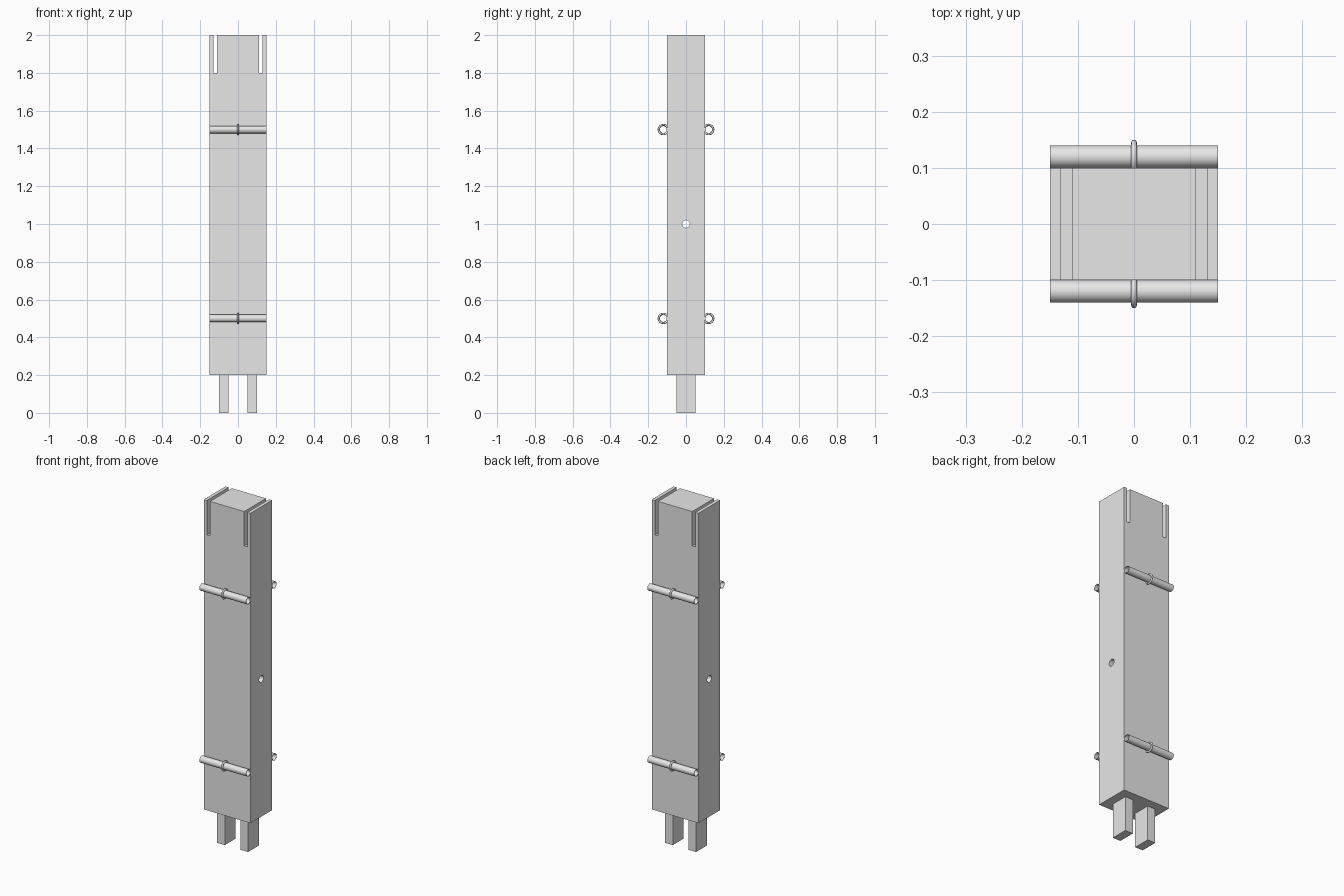
import bpy, bmesh, math

if "Cube" in bpy.data.objects:
    bpy.data.objects.remove(bpy.data.objects["Cube"])

grey = bpy.data.materials.new("light grey")
grey.diffuse_color = (0.8, 0.8, 0.8, 1)
grey.use_nodes = True
grey.node_tree.nodes["Principled BSDF"].inputs["Base Color"].default_value = grey.diffuse_color


def box(name, cx, sx, sy, z0, z1):
    bpy.ops.mesh.primitive_cube_add(size=1, location=(cx, 0, (z0 + z1) / 2))
    o = bpy.context.object
    o.name = name
    o.scale = (sx, sy, z1 - z0)
    bpy.ops.object.transform_apply(location=False, rotation=False, scale=True)
    o.data.materials.append(grey)
    return o


# Post body: front outline with two slots in the top, extruded in depth
half = [(0.15, 0.2), (0.15, 2), (0.13, 2), (0.13, 1.8), (0.11, 1.8), (0.11, 2)]
outline = half + [(-x, z) for x, z in reversed(half)]
bm = bmesh.new()
face = bm.faces.new([bm.verts.new((x, -0.1, z)) for x, z in outline])
ext = bmesh.ops.extrude_face_region(bm, geom=[face])
for v in ext["geom"]:
    if isinstance(v, bmesh.types.BMVert):
        v.co.y = 0.1
bmesh.ops.recalc_face_normals(bm, faces=bm.faces)
mesh = bpy.data.meshes.new("post_body")
bm.to_mesh(mesh)
bm.free()
body = bpy.data.objects.new("post_body", mesh)
bpy.context.collection.objects.link(body)
mesh.materials.append(grey)

# Cross hole through the middle of the post
bpy.ops.mesh.primitive_cylinder_add(vertices=32, radius=0.02, depth=0.5,
                                    location=(0, 0, 1), rotation=(0, math.pi / 2, 0))
cutter = bpy.context.object
cutter.name = "hole_cutter"
cutter.data.materials.append(grey)
mod = body.modifiers.new("hole", 'BOOLEAN')
mod.operation = 'DIFFERENCE'
mod.solver = 'EXACT'
mod.object = cutter
bpy.context.view_layer.objects.active = body
bpy.ops.object.modifier_apply(modifier="hole")
bpy.data.objects.remove(cutter)

# Two tenons below the post
for side, label in ((-1, "left"), (1, "right")):
    box(label + "_tenon", side * 0.075, 0.05, 0.1, 0, 0.2)

# Open tubes on front and back, each with a ring around its middle
for y, label in ((-0.12, "front"), (0.12, "back")):
    for z, level in ((0.5, "lower"), (1.5, "upper")):
        bpy.ops.mesh.primitive_cylinder_add(vertices=32, radius=0.02, depth=0.3,
                                            end_fill_type='NOTHING', location=(0, y, z),
                                            rotation=(0, math.pi / 2, 0))
        tube = bpy.context.object
        tube.name = f"{label}_{level}_tube"
        tube.data.materials.append(grey)
        wall = tube.modifiers.new("wall", 'SOLIDIFY')
        wall.thickness = 0.002
        wall.offset = -1
        bpy.ops.object.modifier_apply(modifier="wall")
        bpy.ops.object.shade_smooth_by_angle(angle=math.radians(40))

        bpy.ops.mesh.primitive_torus_add(major_radius=0.025, minor_radius=0.005,
                                         major_segments=32, minor_segments=12,
                                         location=(0, y, z), rotation=(0, math.pi / 2, 0))
        ring = bpy.context.object
        ring.name = f"{label}_{level}_ring"
        ring.data.materials.append(grey)
        bpy.ops.object.shade_smooth_by_angle(angle=math.radians(40))
